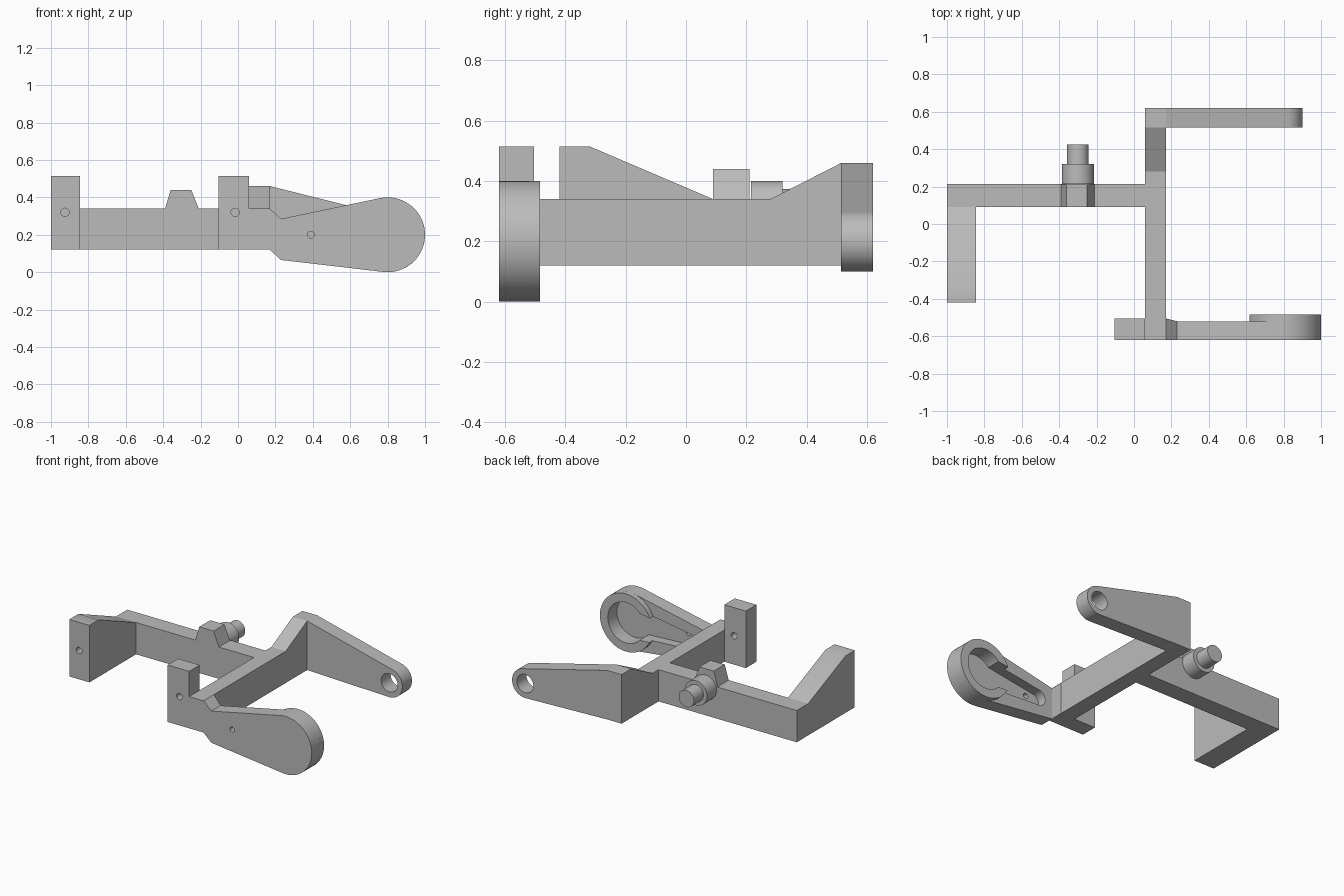
import bpy
import bmesh
from math import sin, cos, pi, radians
from mathutils import Vector

cube = bpy.data.objects.get("Cube")
if cube:
    bpy.data.objects.remove(cube)

GREY = (0.5, 0.5, 0.5, 1)
grey = bpy.data.materials.new("plain grey")
grey.use_nodes = True
grey.diffuse_color = GREY
grey.node_tree.nodes["Principled BSDF"].inputs["Base Color"].default_value = GREY


def arc(cx, cz, r, start, end, steps=32):
    """Points along an arc, angles in degrees."""
    angles = [radians(start + (end - start) * i / steps) for i in range(steps + 1)]
    return [(cx + r * cos(a), cz + r * sin(a)) for a in angles]


def circle(cx, cz, r, steps=48):
    return arc(cx, cz, r, 0, 360, steps)[:-1]


def prism(name, profile, lo, hi, axis="y"):
    """Extrude a profile, given in xz (axis y) or yz (axis x), from lo to hi."""
    place = (lambda p, d: (p[0], d, p[1])) if axis == "y" else (lambda p, d: (d, p[0], p[1]))
    bm = bmesh.new()
    base = bm.faces.new([bm.verts.new(place(p, lo)) for p in profile])
    grown = bmesh.ops.extrude_face_region(bm, geom=[base])
    shift = Vector(place((0, 0), hi - lo))
    moved = [g for g in grown["geom"] if isinstance(g, bmesh.types.BMVert)]
    bmesh.ops.translate(bm, vec=shift, verts=moved)
    bmesh.ops.recalc_face_normals(bm, faces=bm.faces)
    mesh = bpy.data.meshes.new(name)
    bm.to_mesh(mesh)
    bm.free()
    mesh.materials.append(grey)
    obj = bpy.data.objects.new(name, mesh)
    bpy.context.collection.objects.link(obj)
    return obj


def activate(obj):
    bpy.ops.object.select_all(action="DESELECT")
    obj.select_set(True)
    bpy.context.view_layer.objects.active = obj


def cut(obj, profile, lo, hi):
    """Remove a prism running along y from the part."""
    cutter = prism("cutter", profile, lo, hi)
    cutter.hide_render = True
    mod = obj.modifiers.new("cut", "BOOLEAN")
    mod.operation = "DIFFERENCE"
    mod.solver = "EXACT"
    mod.object = cutter
    activate(obj)
    bpy.ops.object.modifier_apply(modifier=mod.name)
    bpy.data.objects.remove(cutter)


def smooth(obj):
    activate(obj)
    bpy.ops.object.shade_smooth_by_angle(angle=radians(30))


def rect(x0, x1, z0, z1):
    return [(x0, z0), (x1, z0), (x1, z1), (x0, z1)]


BOTTOM, TOP, POST_TOP = 0.12, 0.34, 0.515
FRONT, BACK = -0.62, 0.62

# Frame: spine running front to back, and the cross bar
prism("spine", [(FRONT, BOTTOM), (BACK, BOTTOM), (BACK, 0.46), (0.515, 0.46),
                (0.28, TOP), (FRONT, TOP)], 0.06, 0.17, "x")
prism("cross_bar", rect(-1, 0.06, BOTTOM, TOP), 0.09, 0.215)

# Side arm with a raised, sloping front and a blind pin hole
side_arm = prism("side_arm", [(-0.42, BOTTOM), (0.09, BOTTOM), (0.09, TOP),
                              (-0.32, POST_TOP), (-0.42, POST_TOP)], -1, -0.845, "x")
cut(side_arm, circle(-0.925, 0.32, 0.022, 20), -0.5, -0.32)

# Front post with a through hole
post = prism("front_post", rect(-0.105, 0.06, BOTTOM, POST_TOP), FRONT, -0.505)
cut(post, circle(-0.015, 0.32, 0.022, 20), -0.7, -0.4)

# Rear plate with a rounded, drilled end
rear_plate = prism("rear_plate", [(0.17, 0.46), (0.17, BOTTOM)]
                   + arc(0.8, 0.2, 0.1, -92, 77), 0.515, BACK)
cut(rear_plate, circle(0.8, 0.2, 0.063), 0.4, 0.7)

# Shoulder joining the spine to the paddle, tapering in thickness
shoulder = prism("paddle_shoulder", [(0.17, BOTTOM), (0.23, 0.065), (0.23, 0.285),
                                     (0.17, TOP)], FRONT, -0.52)
for v in shoulder.data.vertices:
    if v.co.x < 0.2 and v.co.y > -0.6:
        v.co.y = -0.505

# Paddle with a raised rim, both hollowed out from the back
paddle = prism("paddle", [(0.23, 0.285), (0.23, 0.065)]
               + arc(0.8, 0.2, 0.2, -96.5, 101.8), FRONT, -0.52)
rim = prism("paddle_rim", circle(0.8, 0.2, 0.2, 64), -0.52, -0.485)
slot = arc(0.34, 0.18, 0.055, 90, 270, 16) + [(0.72, 0.105), (0.72, 0.295)]
for part in (paddle, rim):
    cut(part, circle(0.8, 0.2, 0.14), -0.585, -0.4)
    cut(part, slot, -0.585, -0.4)
cut(paddle, circle(0.39, 0.2, 0.018, 20), -0.7, -0.5)

# Bolt through the cross bar: clipped head, collar and tip
prism("bolt_head", [(-0.39, TOP), (-0.21, TOP), (-0.25, 0.44), (-0.36, 0.44)], 0.09, 0.21)
collar = prism("bolt_collar", circle(-0.3, 0.315, 0.085), 0.215, 0.32)
tip = prism("bolt_tip", circle(-0.3, 0.315, 0.058), 0.32, 0.425)

for part in (side_arm, post, rear_plate, paddle, rim, collar, tip):
    smooth(part)
